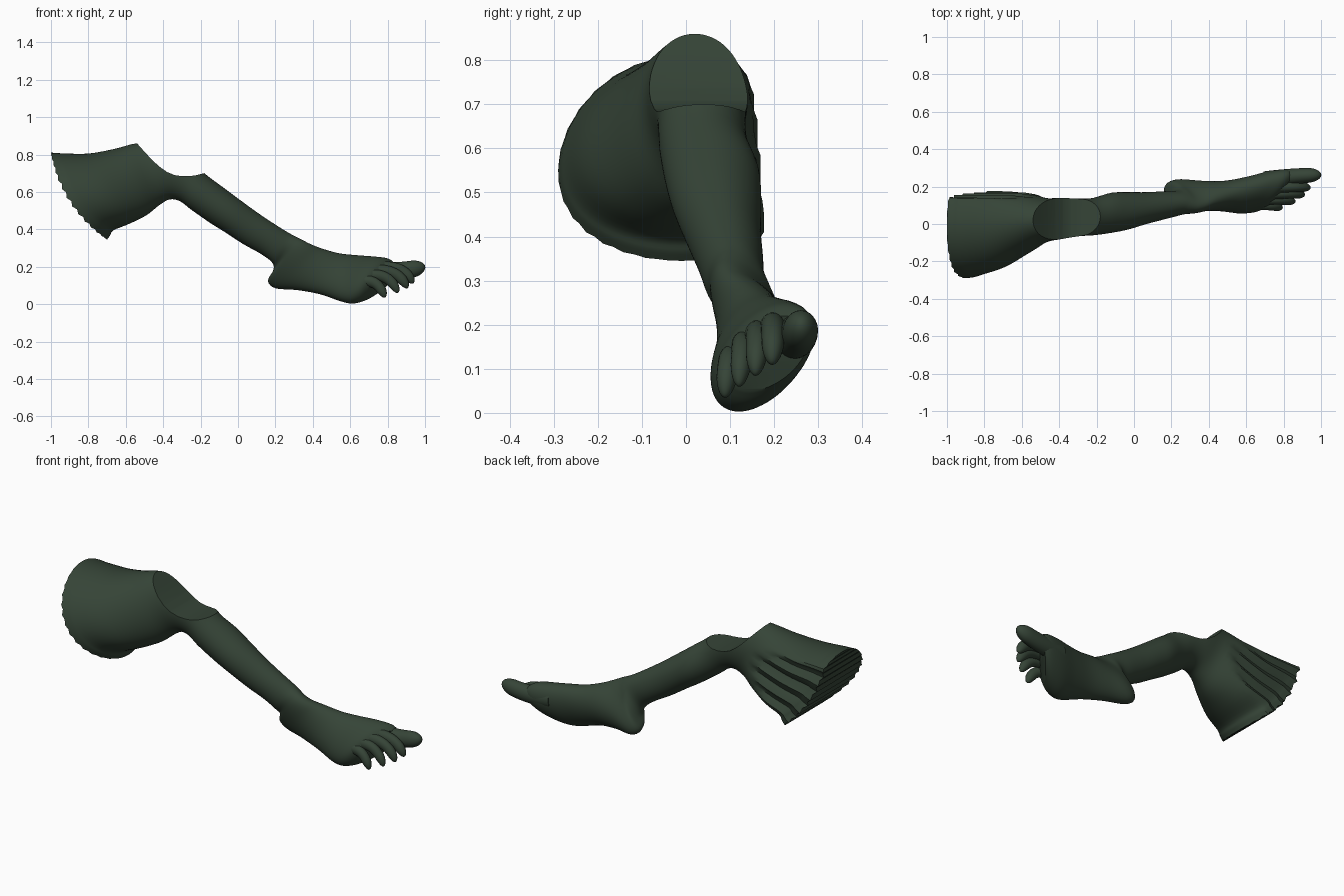
import bpy, bmesh, math
from mathutils import Vector

if "Cube" in bpy.data.objects:
    bpy.data.objects.remove(bpy.data.objects["Cube"])

N = 64
skin = bpy.data.materials.new("dark_green")
skin.diffuse_color = (0.036, 0.058, 0.038, 1)
skin.use_nodes = True
skin.node_tree.nodes["Principled BSDF"].inputs["Base Color"].default_value = skin.diffuse_color


def finish(name, rings):
    """Skin a list of rings, close both ends with strips, return the object."""
    bm = bmesh.new()
    n = len(rings[0])
    vs = [[bm.verts.new(p) for p in r] for r in rings]
    for a, b in zip(vs, vs[1:]):
        for i in range(n):
            j = (i + 1) % n
            bm.faces.new((a[i], a[j], b[j], b[i]))
    for r in (vs[0], vs[-1]):
        for i in range(n // 2):
            ids = list(dict.fromkeys((i, i + 1, n - i - 1, (n - i) % n)))
            if len(ids) > 2:
                bm.faces.new([r[k] for k in ids])
    bmesh.ops.recalc_face_normals(bm, faces=bm.faces)
    me = bpy.data.meshes.new(name)
    bm.to_mesh(me)
    bm.free()
    ob = bpy.data.objects.new(name, me)
    bpy.context.collection.objects.link(ob)
    me.materials.append(skin)
    return ob


def activate(ob):
    bpy.ops.object.select_all(action='DESELECT')
    ob.select_set(True)
    bpy.context.view_layer.objects.active = ob


def smooth(ob, deg):
    activate(ob)
    bpy.ops.object.shade_smooth_by_angle(angle=math.radians(deg))


def catmull(rows, steps):
    out = []
    for k in range(len(rows) - 1):
        a, b, c, d = (rows[min(max(k + o, 0), len(rows) - 1)] for o in (-1, 0, 1, 2))
        for s in range(steps):
            t = s / steps
            out.append([0.5 * (2 * q + (r - p) * t + (2 * p - 5 * q + 4 * r - w) * t * t
                               + (3 * q - p - 3 * r + w) * t ** 3)
                        for p, q, r, w in zip(a, b, c, d)])
    return out + [list(rows[-1])]


def section(row):
    """Oval section from top point, bottom point, y centre, half width, y lean."""
    tx, tz, bx, bz, yc, hw, lean = row
    nx, nz = bz - tz, tx - bx
    ln = math.hypot(nx, nz)
    nx, nz = nx / ln, nz / ln
    swell = 0.055 * min(max((-tx - 0.6) / 0.4, 0), 1)
    slant = max(0, tx - 0.6) * 3
    pts = []
    for i in range(N):
        a = 2 * math.pi * i / N
        c, s = math.cos(a), math.sin(a)
        y = yc + hw * s + lean * c
        # flattened, fluted inner face of the thigh
        lim = 0.152 - 0.02 * c
        if tx < -0.3 and y > lim:
            y = lim + 0.012 * math.sin(c * 17) * min(1, (y - lim) / 0.03)
        off = swell * (1 - c * c)
        if tx < -0.99:  # ridged end face
            off += 0.006 * (1 if i % 2 else -1) * abs(s)
        x = (tx + bx) / 2 + (tx - bx) / 2 * c + nx * off + slant * (y - 0.18)
        z = (tz + bz) / 2 + (tz - bz) / 2 * c + nz * off
        pts.append((x, y, z))
    return pts


thigh = [
    (-1, .81, -.70, .345, -.01, .28, 0),
    (-.965, .808, -.685, .365, -.01, .275, 0),
    (-.93, .806, -.665, .395, -.01, .265, 0),
    (-.80, .805, -.58, .43, 0, .235, 0),
    (-.66, .83, -.49, .475, .01, .17, 0),
    (-.54, .86, -.42, .53, .02, .12, 0),
    (-.40, .86, -.365, .56, .03, .11, 0),
    (-.27, .79, -.31, .55, .035, .10, 0)]
shank = [
    (-.18, .70, -.25, .505, .04, .10, 0),
    (-.09, .632, -.15, .435, .06, .107, 0),
    (0, .565, -.07, .385, .07, .10, 0),
    (.10, .492, .03, .32, .085, .085, 0),
    (.20, .425, .12, .27, .10, .075, 0)]
foot = [
    (.27, .382, .18, .225, .11, .068, 0),
    (.31, .36, .19, .185, .125, .07, -.02),
    (.35, .34, .16, .125, .14, .075, -.04),
    (.39, .32, .20, .085, .15, .08, -.04),
    (.45, .297, .31, .076, .15, .08, -.01),
    (.54, .272, .43, .055, .15, .08, .02),
    (.63, .262, .54, .02, .155, .09, .04),
    (.71, .255, .63, .003, .17, .10, .05),
    (.77, .245, .70, .02, .18, .10, .05),
    (.80, .22, .74, .05, .185, .085, .04)]
leg = finish("leg", [section(r) for r in catmull(thigh + shank + foot, 4)])

# Scooped-out knee: prism with a curved underside, cut from the leg
scoop = [(-.56, .88), (-.54, .86), (-.50, .815), (-.46, .772), (-.42, .735), (-.38, .707),
         (-.34, .69), (-.30, .684), (-.26, .684), (-.22, .69), (-.18, .70), (-.12, .73),
         (-.12, 1.0), (-.56, 1.0)]
cutter = finish("knee_cutter", [[(x, y, z) for x, z in scoop] for y in (-.4, .4)])
cutter.hide_render = True
activate(leg)
mod = leg.modifiers.new("scoop", 'BOOLEAN')
mod.operation, mod.solver, mod.object = 'DIFFERENCE', 'EXACT', cutter
bpy.ops.object.modifier_apply(modifier=mod.name)
bpy.data.objects.remove(cutter)
smooth(leg, 35)


def toe(name, p0, p1, p2, r, tall):
    """Tapered tube along a curve with a rounded tip."""
    p0, p1, p2 = Vector(p0), Vector(p1), Vector(p2)
    rings = []
    for k in range(25):
        t = math.sin(k / 24 * math.pi / 2)
        p = p0 * (1 - t) ** 2 + p1 * 2 * t * (1 - t) + p2 * t * t
        d = ((p1 - p0) * (1 - t) + (p2 - p1) * t).normalized()
        side = d.cross(Vector((0, 0, 1))).normalized()
        up = side.cross(d)
        e = max(0, (t - .72) / .28)
        w = r * (1.2 - .25 * t) * max(.03, math.sqrt(max(0, 1 - e * e)))
        rings.append([p + side * w * math.sin(a) + up * w * tall * math.cos(a)
                      for a in (2 * math.pi * i / 24 for i in range(24))])
    smooth(finish(name, rings), 60)


toe("big_toe", (.70, .235, .175), (.88, .262, .165), (1.0, .262, .205), .039, 1.15)
toe("second_toe", (.74, .195, .19), (.89, .20, .215), (.935, .195, .11), .025, 1.15)
toe("third_toe", (.72, .16, .175), (.86, .165, .195), (.905, .157, .085), .024, 1.15)
toe("fourth_toe", (.69, .13, .15), (.81, .13, .175), (.855, .12, .06), .023, 1.15)
toe("little_toe", (.66, .105, .12), (.75, .097, .14), (.785, .088, .035), .023, 1.15)
